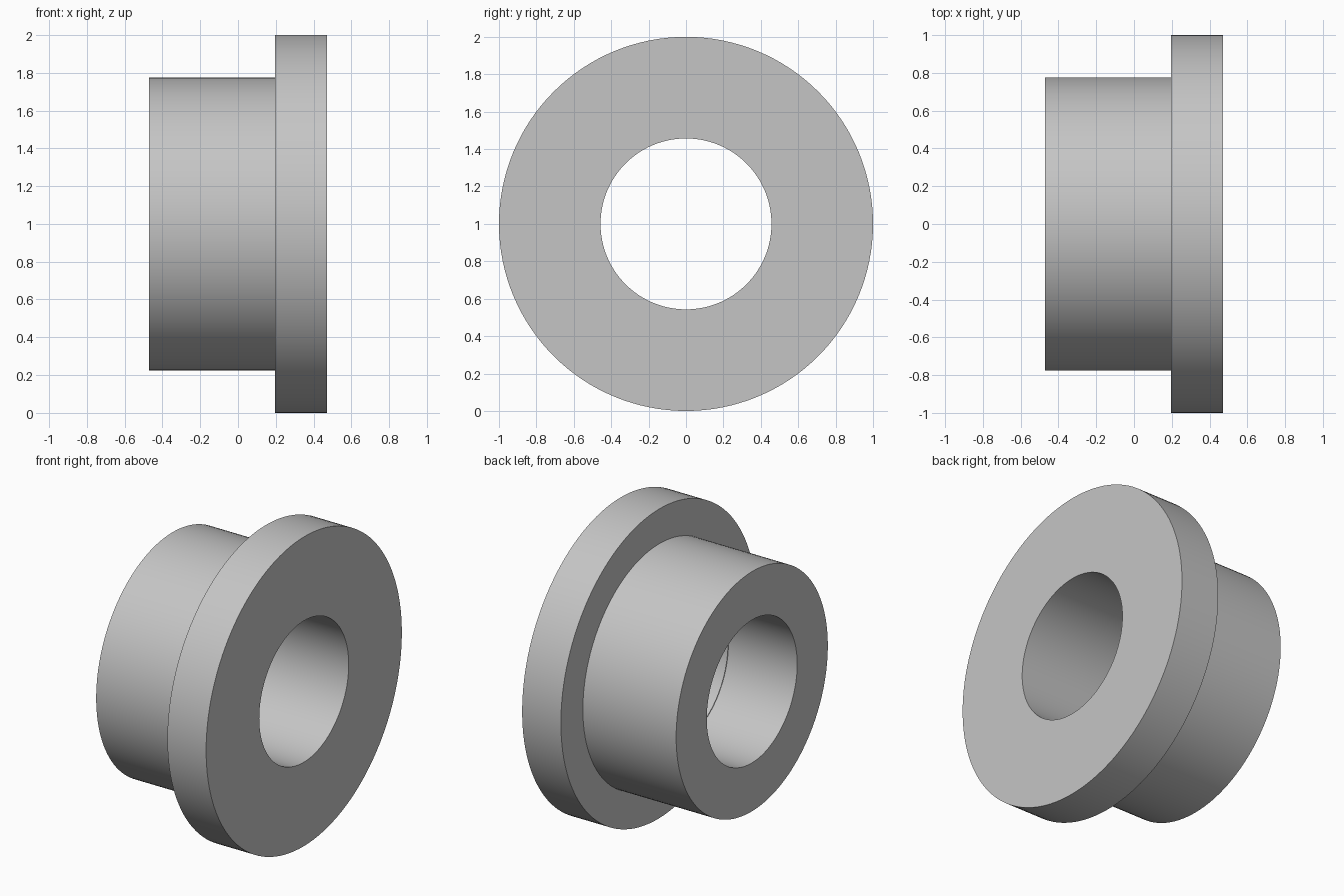
import bpy
import bmesh
from math import pi, radians
from mathutils import Vector

cube = bpy.data.objects.get("Cube")
if cube:
    bpy.data.objects.remove(cube, do_unlink=True)

SEGMENTS = 128
HALF_LENGTH = 0.472
FLANGE_X = 0.195       # inner face of the flange
STEP_X = 0.02          # slight step inside the bore
FLANGE_R, BARREL_R = 1.0, 0.775
BORE_R, WIDE_BORE_R = 0.457, 0.462

# Plain grey metal
grey = bpy.data.materials.new("grey_metal")
grey.use_nodes = True
colour = (0.56, 0.56, 0.56, 1)
grey.diffuse_color = colour
grey.node_tree.nodes["Principled BSDF"].inputs["Base Color"].default_value = colour


def lathe_x(name, profile, material):
    """Revolve a closed (x, radius) profile around the x axis."""
    bm = bmesh.new()
    verts = [bm.verts.new((x, 0, r)) for x, r in profile]
    edges = [bm.edges.new((a, b)) for a, b in zip(verts, verts[1:] + verts[:1])]
    bmesh.ops.spin(bm, geom=verts + edges, cent=Vector(), axis=Vector((1, 0, 0)),
                   angle=2 * pi, steps=SEGMENTS, use_merge=True)
    bmesh.ops.remove_doubles(bm, verts=bm.verts, dist=0.0001)
    bmesh.ops.recalc_face_normals(bm, faces=bm.faces)
    mesh = bpy.data.meshes.new(name)
    bm.to_mesh(mesh)
    bm.free()
    mesh.materials.append(material)
    obj = bpy.data.objects.new(name, mesh)
    bpy.context.collection.objects.link(obj)
    return obj


# Flanged sleeve: barrel, flange and through bore in one section
bushing = lathe_x("flanged_bushing", [
    (-HALF_LENGTH, WIDE_BORE_R),
    (-HALF_LENGTH, BARREL_R),
    (FLANGE_X, BARREL_R),
    (FLANGE_X, FLANGE_R),
    (HALF_LENGTH, FLANGE_R),
    (HALF_LENGTH, BORE_R),
    (STEP_X, BORE_R),
    (STEP_X, WIDE_BORE_R),
], grey)
bushing.location.z = FLANGE_R

# Smooth round walls with crisp rims
bpy.ops.object.select_all(action="DESELECT")
bushing.select_set(True)
bpy.context.view_layer.objects.active = bushing
bpy.ops.object.shade_smooth_by_angle(angle=radians(30))
